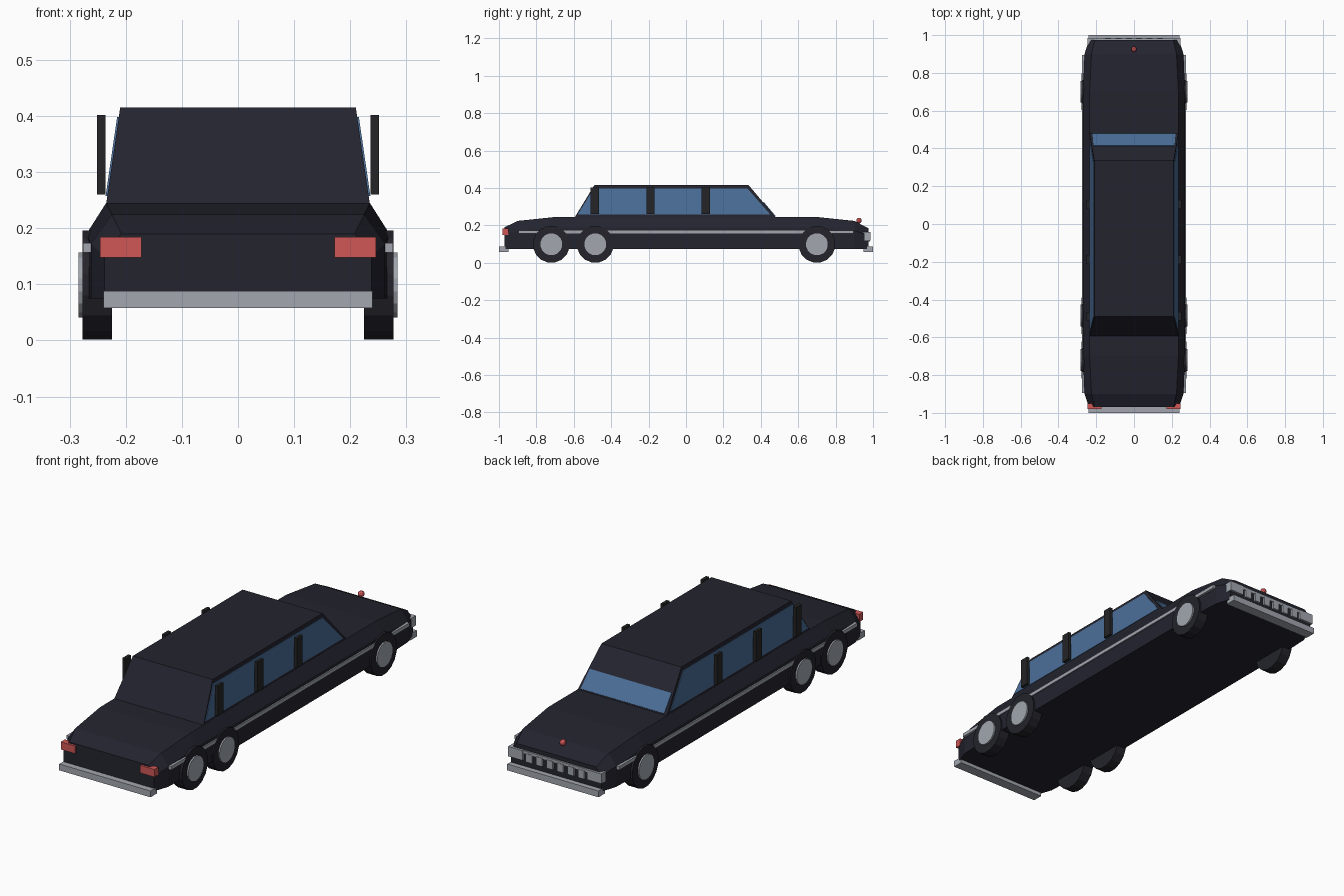
import bpy, bmesh, math
from mathutils import Vector

if "Cube" in bpy.data.objects:
    bpy.data.objects.remove(bpy.data.objects["Cube"])


def material(name, rgb, rough=0.6):
    m = bpy.data.materials.new(name)
    m.use_nodes = True
    m.diffuse_color = (*rgb, 1)
    bsdf = m.node_tree.nodes["Principled BSDF"]
    bsdf.inputs["Base Color"].default_value = (*rgb, 1)
    bsdf.inputs["Roughness"].default_value = rough
    return m


PAINT = material("midnight paint", (0.017, 0.017, 0.028))
RUBBER = material("black rubber", (0.017, 0.017, 0.024))
POST = material("post black", (0.018, 0.018, 0.02))
CHROME = material("chrome grey", (0.36, 0.385, 0.43))
GLASS = material("blue glass", (0.07, 0.155, 0.31))
RED = material("lamp red", (0.63, 0.095, 0.095))


def finish(name, bm, mat):
    bmesh.ops.recalc_face_normals(bm, faces=bm.faces)
    me = bpy.data.meshes.new(name)
    bm.to_mesh(me)
    bm.free()
    me.materials.append(mat)
    ob = bpy.data.objects.new(name, me)
    bpy.context.collection.objects.link(ob)
    return ob


def loft(name, rings, mat):
    """Skin a row of matching closed sections and cap both ends."""
    bm = bmesh.new()
    rows = [[bm.verts.new(p) for p in ring] for ring in rings]
    for a, b in zip(rows, rows[1:]):
        for i in range(len(a)):
            j = (i + 1) % len(a)
            bm.faces.new((a[i], a[j], b[j], b[i]))
    bm.faces.new(rows[0])
    bm.faces.new(rows[-1])
    return finish(name, bm, mat)


def box(name, x, y, z, mat):
    rings = [[(x[0], v, z[0]), (x[1], v, z[0]), (x[1], v, z[1]), (x[0], v, z[1])] for v in y]
    return loft(name, rings, mat)


def plate(name, pts, push, mat):
    """Thin closed plate lifted off a face by the push vector."""
    return loft(name, [pts, [Vector(p) + Vector(push) for p in pts]], mat)


def disc(name, x0, x1, y, z, r, sides, mat):
    rings = []
    for x in (x0, x1):
        rings.append([(x, y + r * math.cos(t), z + r * math.sin(t))
                      for t in (2 * math.pi * (i + 0.5) / sides for i in range(sides))])
    return loft(name, rings, mat)


# Lower body: y, side half width, top half width, top height, shoulder height
FLOOR = 0.075
stations = [(-0.97, 0.238, 0.208, 0.19, 0.15), (-0.90, 0.262, 0.225, 0.224, 0.172),
            (-0.70, 0.27, 0.235, 0.245, 0.19), (0.70, 0.27, 0.235, 0.245, 0.19),
            (0.90, 0.262, 0.225, 0.224, 0.172), (0.975, 0.238, 0.208, 0.185, 0.15)]
loft("lower_body", [[(-w, y, FLOOR), (w, y, FLOOR), (w, y, sh), (t, y, top), (-t, y, top), (-w, y, sh)]
                    for y, w, t, top, sh in stations], PAINT)

# Cabin
Z0, Z1 = 0.243, 0.415
loft("cabin", [[(-w, a, z), (w, a, z), (w, b, z), (-w, b, z)]
               for w, a, b, z in ((0.235, -0.595, 0.48, Z0), (0.21, -0.49, 0.335, Z1))], PAINT)


def cabin_x(z):
    return 0.235 - 0.025 * (z - Z0) / (Z1 - Z0)


def screen_y(z):
    return 0.48 - 0.145 * (z - Z0) / (Z1 - Z0)


# Windscreen on the lower part of the front slope
low, high = 0.249, 0.322
plate("windscreen", [(-0.22, screen_y(low), low), (0.22, screen_y(low), low),
                     (0.215, screen_y(high), high), (-0.215, screen_y(high), high)],
      (0, 0.003, 0.0025), GLASS)

# Everything repeated on both sides
for s, side in ((1, "left"), (-1, "right")):
    outline = [(-0.58, 0.257), (0.452, 0.257), (0.328, 0.398), (-0.493, 0.398)]
    plate(f"{side}_side_window", [(s * cabin_x(z), y, z) for y, z in outline], (s * 0.003, 0, 0), GLASS)
    for i, y in enumerate((-0.488, -0.19, 0.105)):
        box(f"{side}_window_post_{i + 1}", (s * 0.236, s * 0.251), (y - 0.022, y + 0.022), (0.26, 0.402), POST)
    box(f"{side}_trim_strip", (s * 0.255, s * 0.276), (-0.895, 0.895), (0.157, 0.174), CHROME)
    for i, y in enumerate((-0.72, -0.485, 0.70)):
        disc(f"{side}_tyre_{i + 1}", s * 0.225, s * 0.277, y, 0.099, 0.099, 16, RUBBER)
        disc(f"{side}_hubcap_{i + 1}", s * 0.26, s * 0.284, y, 0.099, 0.059, 16, CHROME)
    box(f"{side}_tail_lamp", (s * 0.172, s * 0.246), (-0.98, -0.95), (0.148, 0.184), RED)
    box(f"{side}_headlamp", (s * 0.17, s * 0.245), (0.945, 0.986), (0.118, 0.165), CHROME)

# Bumpers
box("rear_bumper", (-0.24, 0.24), (-1.0, -0.95), (0.058, 0.088), CHROME)
box("front_bumper", (-0.24, 0.24), (0.95, 1.0), (0.058, 0.088), CHROME)

# Grille bar and teeth
box("grille_bar", (-0.17, 0.17), (0.96, 0.983), (0.15, 0.165), CHROME)
for i in range(6):
    x = -0.1375 + 0.055 * i
    box(f"grille_tooth_{i + 1}", (x - 0.016, x + 0.016), (0.96, 0.985), (0.115, 0.155), CHROME)

# Bonnet ornament
bm = bmesh.new()
bmesh.ops.create_icosphere(bm, subdivisions=2, radius=0.015)
bmesh.ops.translate(bm, verts=bm.verts, vec=(0, 0.925, 0.226))
finish("bonnet_ornament", bm, RED)
